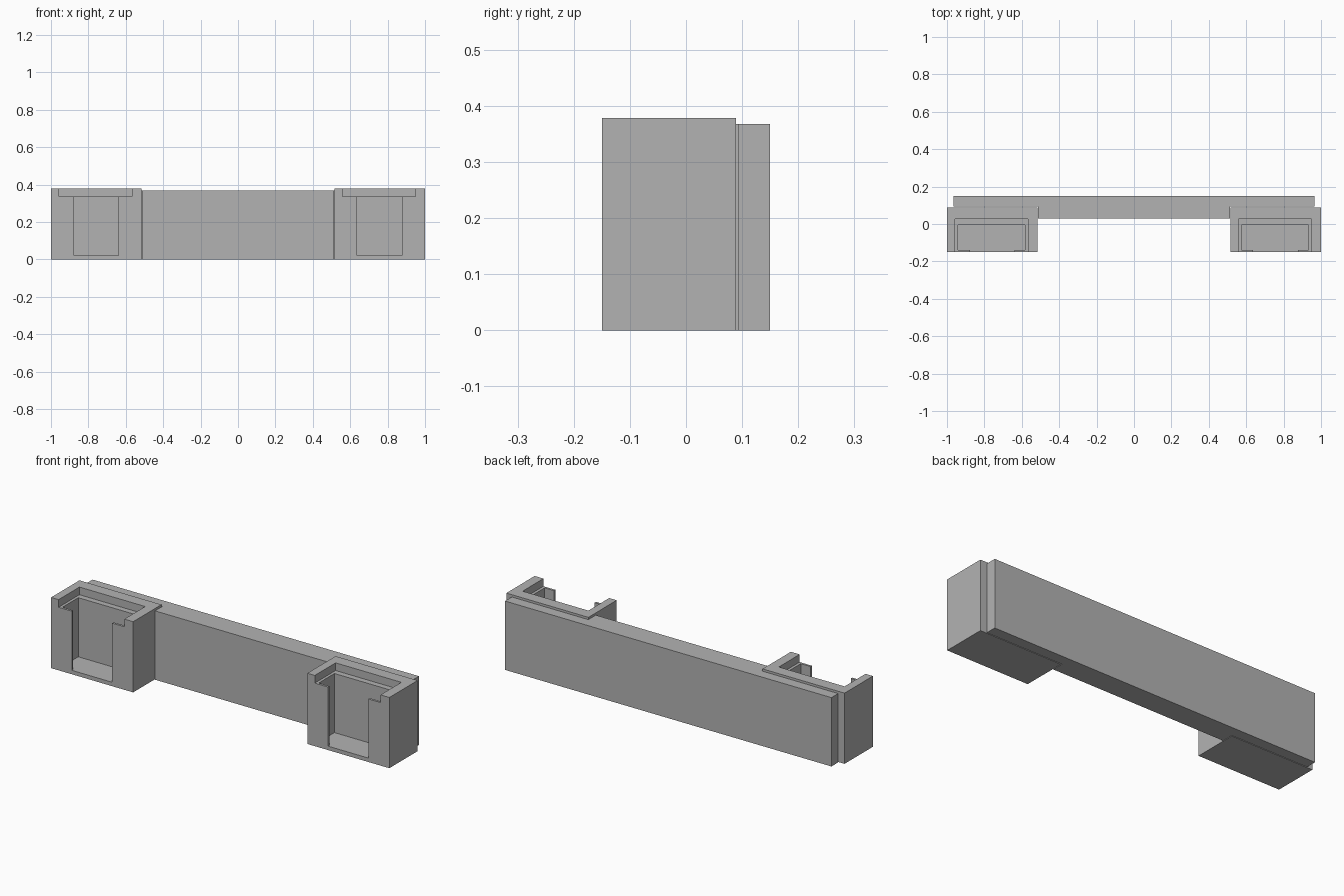
import bpy
import bmesh
from mathutils import Vector

cube = bpy.data.objects.get("Cube")
if cube:
    bpy.data.objects.remove(cube, do_unlink=True)

grey = bpy.data.materials.new("plain_grey")
grey.use_nodes = True
colour = (0.45, 0.45, 0.45, 1)
grey.diffuse_color = colour
grey.node_tree.nodes["Principled BSDF"].inputs["Base Color"].default_value = colour


def prism(name, outline, z0, z1):
    """Extrude a plan outline from z0 up to z1."""
    bm = bmesh.new()
    face = bm.faces.new([bm.verts.new((x, y, z0)) for x, y in outline])
    top = bmesh.ops.extrude_face_region(bm, geom=[face])["geom"]
    bmesh.ops.translate(bm, vec=Vector((0, 0, z1 - z0)),
                        verts=[v for v in top if isinstance(v, bmesh.types.BMVert)])
    bmesh.ops.recalc_face_normals(bm, faces=bm.faces)
    mesh = bpy.data.meshes.new(name)
    bm.to_mesh(mesh)
    bm.free()
    mesh.materials.append(grey)
    obj = bpy.data.objects.new(name, mesh)
    bpy.context.collection.objects.link(obj)
    return obj


def box(name, x0, x1, y0, y1, z0, z1):
    return prism(name, [(x0, y0), (x1, y0), (x1, y1), (x0, y1)], z0, z1)


def cut(target, cutter):
    """Subtract a cutter and discard it."""
    cutter.hide_render = True
    mod = target.modifiers.new("cut", "BOOLEAN")
    mod.operation = "DIFFERENCE"
    mod.solver = "EXACT"
    mod.object = cutter
    bpy.context.view_layer.objects.active = target
    bpy.ops.object.modifier_apply(modifier=mod.name)
    bpy.data.objects.remove(cutter, do_unlink=True)


FRONT, BACK, TOP, FLOOR, LEDGE = -0.15, 0.089, 0.378, 0.021, 0.337
WIDTH = 0.485

# Two identical holders, each a block with an open-fronted stepped pocket
for name, x in (("right_holder", -1.0), ("left_holder", 1.0 - WIDTH)):
    holder = box(name, x, x + WIDTH, FRONT, BACK, 0, TOP)
    # Wide shallow recess around the rim
    cut(holder, box("rim_cutter", x + 0.044, x + 0.433, FRONT - 0.1, 0.026, LEDGE, TOP + 0.1))
    # Deep pocket behind the front lips
    cut(holder, box("pocket_cutter", x + 0.059, x + 0.418, -0.138, -0.005, FLOOR, TOP + 0.1))
    # Window between the front lips
    cut(holder, box("window_cutter", x + 0.122, x + 0.361, FRONT - 0.1, -0.1, FLOOR, TOP + 0.1))

# Long bar, notched at both ends to sit behind the holders
inner, end, seat = 0.512, 0.965, 0.093
prism("cross_bar", [(-end, 0.15), (-end, seat), (-inner, seat), (-inner, 0.03),
                    (inner, 0.03), (inner, seat), (end, seat), (end, 0.15)], 0, 0.368)
